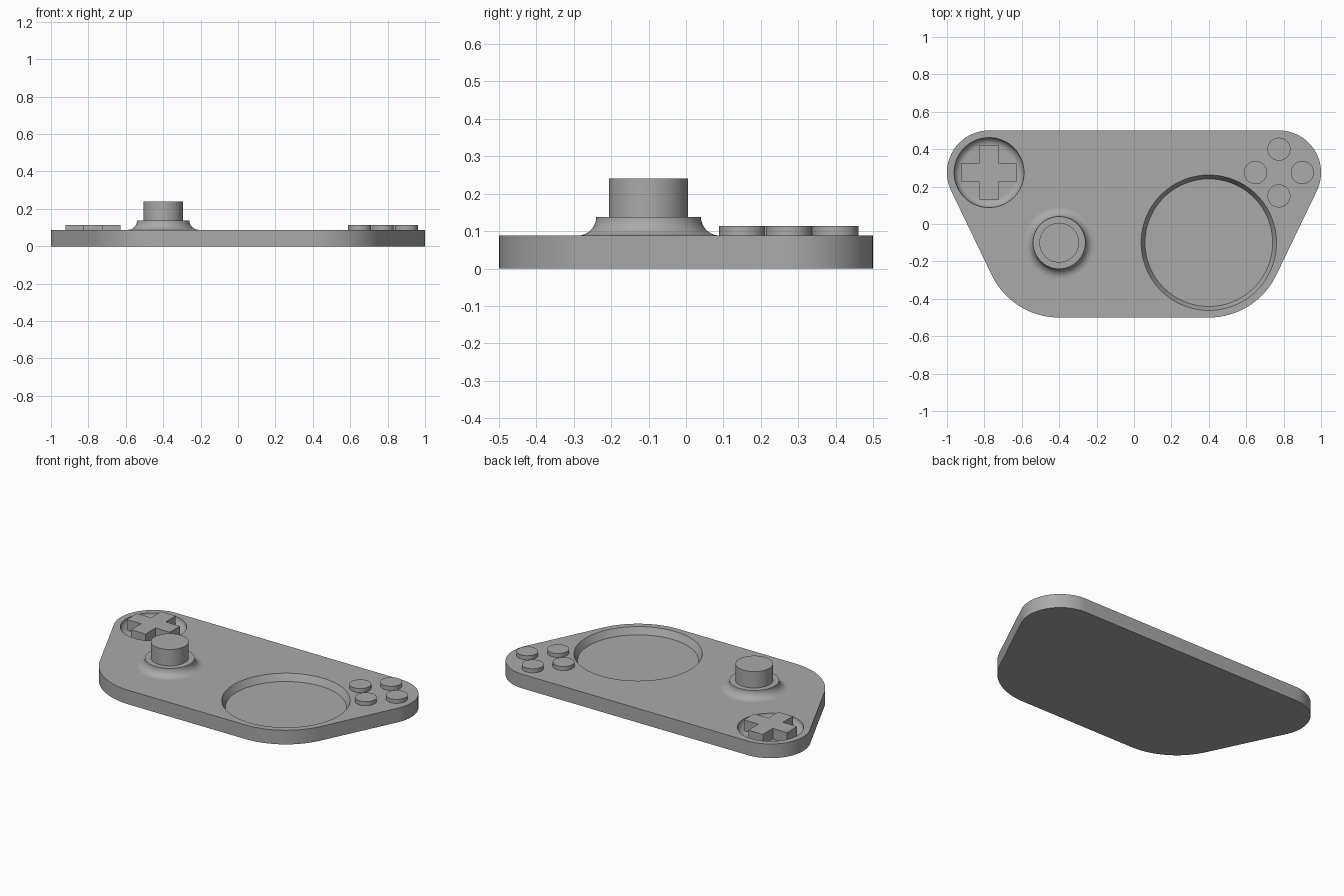
import bpy, bmesh
from math import sin, cos, pi, radians, acos, sqrt

cube = bpy.data.objects.get("Cube")
if cube:
    bpy.data.objects.remove(cube, do_unlink=True)

TOP = 0.088       # top face of the body
FLOOR = 0.046     # floor of the two pockets
BUTTON_TOP = 0.113

grey = bpy.data.materials.new("plain_grey")
grey.use_nodes = True
grey.diffuse_color = (0.4, 0.4, 0.4, 1)
grey.node_tree.nodes["Principled BSDF"].inputs["Base Color"].default_value = (0.4, 0.4, 0.4, 1)


def finish(name, bm, loc=(0, 0, 0)):
    bmesh.ops.recalc_face_normals(bm, faces=bm.faces)
    mesh = bpy.data.meshes.new(name)
    bm.to_mesh(mesh)
    bm.free()
    mesh.materials.append(grey)
    obj = bpy.data.objects.new(name, mesh)
    obj.location = loc
    bpy.context.collection.objects.link(obj)
    return obj


def smooth(obj):
    bpy.ops.object.select_all(action='DESELECT')
    obj.select_set(True)
    bpy.context.view_layer.objects.active = obj
    bpy.ops.object.shade_smooth_by_angle(angle=radians(30))


def arc(cx, cy, r, start, end, steps):
    angles = [start + (end - start) * i / steps for i in range(steps + 1)]
    return [(cx + r * cos(a), cy + r * sin(a)) for a in angles]


def prism(name, outline, z0, z1, loc=(0, 0)):
    bm = bmesh.new()
    low = [bm.verts.new((x, y, z0)) for x, y in outline]
    high = [bm.verts.new((x, y, z1)) for x, y in outline]
    bm.faces.new(low)
    bm.faces.new(high)
    for i in range(len(low)):
        j = (i + 1) % len(low)
        bm.faces.new((low[i], low[j], high[j], high[i]))
    return finish(name, bm, (*loc, 0))


def lathe(name, profile, loc, sides=96):
    """Closed solid turned from (radius, height) points, bottom to top."""
    bm = bmesh.new()
    rings = [[bm.verts.new((r * cos(2 * pi * i / sides), r * sin(2 * pi * i / sides), z))
              for i in range(sides)] for r, z in profile]
    bm.faces.new(rings[0])
    bm.faces.new(rings[-1])
    for a, b in zip(rings, rings[1:]):
        for i in range(sides):
            j = (i + 1) % sides
            bm.faces.new((a[i], a[j], b[j], b[i]))
    return finish(name, bm, (*loc, 0))


def cut(obj, cutter):
    mod = obj.modifiers.new("pocket", 'BOOLEAN')
    mod.operation = 'DIFFERENCE'
    mod.solver = 'EXACT'
    mod.object = cutter
    bpy.context.view_layer.objects.active = obj
    bpy.ops.object.modifier_apply(modifier=mod.name)
    bpy.data.objects.remove(cutter, do_unlink=True)


# Body: straight sides tangent to a small upper and a large lower corner arc
upper, lower, r_up, r_low = (0.775, 0.275), (0.4, -0.1), 0.225, 0.4
gap = sqrt(2) * (upper[0] - lower[0])
tangent = pi / 4 - acos((r_low - r_up) / gap)
half = arc(*lower, r_low, -pi / 2, tangent, 24) + arc(*upper, r_up, tangent, pi / 2, 32)
body = prism("body", half + [(-x, y) for x, y in reversed(half)], 0, TOP)

# Pockets: tapered one for the touch pad, rounded bowl for the direction pad
pad_center, cross_center, stick_center = (0.4, -0.1), (-0.775, 0.275), (-0.4, -0.1)
cut(body, lathe("touch_pad_cutter", [(0.341, FLOOR), (0.362, TOP), (0.362, 0.15)], pad_center, 128))
bowl = arc(0.145, TOP, TOP - FLOOR, -pi / 2, 0, 10)
cut(body, lathe("bowl_cutter", bowl + [(bowl[-1][0], 0.15)], cross_center))
smooth(body)

# Direction pad: a plus shape standing in the bowl
arm, w = 0.148, 0.05
quarter = [(arm, -w), (arm, w), (w, w)]
plus = []
for turn in range(4):
    c, s = round(cos(turn * pi / 2)), round(sin(turn * pi / 2))
    plus += [(c * x - s * y, s * x + c * y) for x, y in quarter]
prism("direction_pad", plus, FLOOR, BUTTON_TOP, cross_center)

# Thumb stick: flared collar and a plain cylinder
flare = arc(0.19, 0.138, 0.05, -pi / 2, -pi, 10)
smooth(lathe("stick_collar", [(0.19, TOP - 0.01)] + flare + [(0.138, 0.138)], stick_center))
smooth(lathe("stick", [(0.106, 0.13), (0.106, 0.24)], stick_center))

# Four round buttons in a diamond
for side, dx, dy in (("left", 1, 0), ("right", -1, 0), ("back", 0, 1), ("front", 0, -1)):
    spot = (0.775 + 0.125 * dx, 0.275 + 0.125 * dy)
    smooth(lathe(side + "_button", [(0.0615, TOP - 0.01), (0.0615, BUTTON_TOP)], spot, 48))
